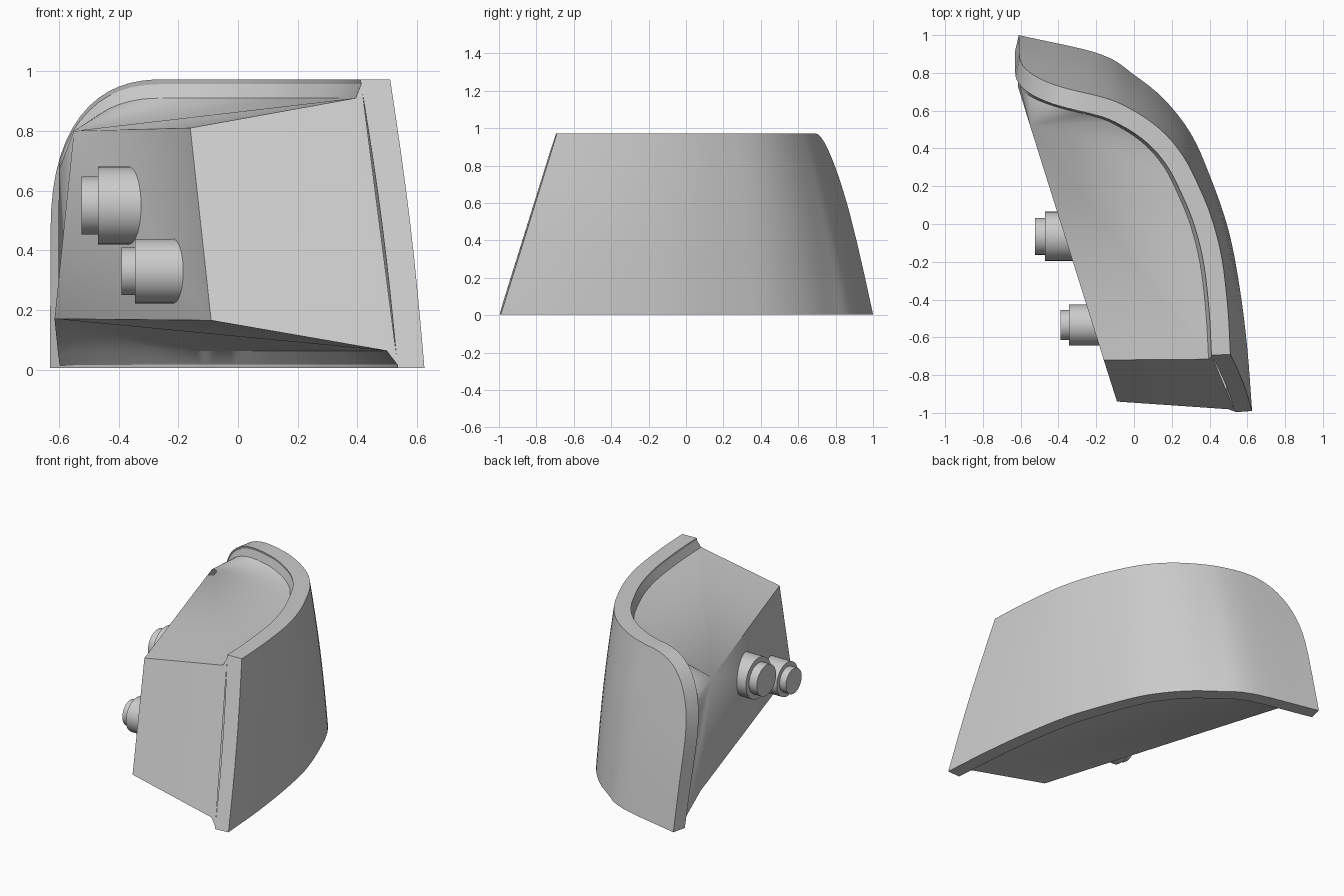
import bpy, bmesh, math
from mathutils import Vector

if "Cube" in bpy.data.objects:
    bpy.data.objects.remove(bpy.data.objects["Cube"], do_unlink=True)

grey = bpy.data.materials.new("plain_grey")
grey.use_nodes = True
grey.diffuse_color = (0.6, 0.6, 0.6, 1)
grey.node_tree.nodes["Principled BSDF"].inputs["Base Color"].default_value = (0.6, 0.6, 0.6, 1)


def finish(name, bm):
    bmesh.ops.remove_doubles(bm, verts=bm.verts, dist=0.0001)
    bmesh.ops.recalc_face_normals(bm, faces=bm.faces)
    mesh = bpy.data.meshes.new(name)
    bm.to_mesh(mesh)
    bm.free()
    mesh.materials.append(grey)
    obj = bpy.data.objects.new(name, mesh)
    bpy.context.collection.objects.link(obj)
    bpy.ops.object.select_all(action="DESELECT")
    obj.select_set(True)
    bpy.context.view_layer.objects.active = obj
    bpy.ops.object.shade_smooth_by_angle(angle=math.radians(30))
    return obj


def spline(points, steps):
    """Smooth plan curve; the last span is packed tighter towards its end."""
    p = [Vector(q) for q in points]
    p = [2 * p[0] - p[1]] + p + [2 * p[-1] - p[-2]]
    out = []
    for i in range(1, len(p) - 2):
        last = i == len(p) - 3
        n = steps * 4 if last else steps
        a, b, c, d = p[i - 1:i + 3]
        for k in range(n):
            t = math.sin(math.pi / 2 * k / n) if last else k / n
            out.append(0.5 * (2 * b + (c - a) * t + (2 * a - 5 * b + 4 * c - d) * t * t
                              + (3 * b - a - 3 * c + d) * t ** 3))
    return out + [p[-2]]


# Plan curves of the lens, from the front end round to the back end
low = spline([(0.625, -0.99), (0.60, -0.66), (0.56, -0.34), (0.50, -0.03), (0.40, 0.26),
              (0.30, 0.48), (0.16, 0.66), (0, 0.79), (-0.18, 0.90), (-0.61, 1.0)], 4)
high = spline([(0.51, -0.69), (0.497, -0.45), (0.466, -0.185), (0.415, 0.02), (0.35, 0.185),
               (0.26, 0.36), (0.14, 0.50), (-0.02, 0.61), (-0.20, 0.68), (-0.61, 0.76)], 4)
count = len(low)


def top_limit(i):
    """Height fraction of the rim, with a rounded corner at the back end."""
    s = min(1, max(0, (-0.2 - low[i].x) / 0.41))
    return 0.45 + 0.55 * (1 - s ** 2.5) ** 0.4


def surface(i, v, inset):
    v *= top_limit(i)
    a, b = max(i - 1, 0), min(i + 1, count - 1)
    tangent = (low[b].lerp(high[b], v) - low[a].lerp(high[a], v)).normalized()
    inward = Vector((-tangent.y, tangent.x))
    p = low[i].lerp(high[i], v) + inward * (inset - 0.01 * math.sin(math.pi * v))
    return Vector((p.x, p.y, 0.005 + 0.968 * v))


# Curved lens: a closed loop of section points swept along the plan
rows = [k / 8 for k in range(9)]
bm = bmesh.new()
loops = []
for i in range(count):
    section = [surface(i, v, 0) for v in rows]
    section += [surface(i, v, 0.09 + 0.01 * v) for v in reversed(rows)]
    loops.append([bm.verts.new(p) for p in section])
for a, b in zip(loops, loops[1:]):
    for k in range(len(a)):
        n = (k + 1) % len(a)
        bm.faces.new((a[k], a[n], b[n], b[k]))
half = len(rows)
for loop in (loops[0], loops[-1]):
    for k in range(half - 1):
        bm.faces.new((loop[k], loop[k + 1], loop[-2 - k], loop[-1 - k]))
finish("curved_lens", bm)

# Housing: a tapered body between the lens and a flat back plate
bm = bmesh.new()
back_high, front_high, front_low, back_low = [bm.verts.new(p) for p in (
    (-0.55, 0.52, 0.80), (-0.16, -0.72, 0.81), (-0.09, -0.94, 0.165), (-0.615, 0.73, 0.17))]
used = [i for i in range(count) if low[i].x > -0.585]
sections = [[bm.verts.new(surface(i, v, inset)) for v, inset in
             ((0.985, 0.099), (0.935, 0.125), (0.06, 0.122), (0.01, 0.089))] for i in used]
for a, b in zip(sections, sections[1:]):
    bm.faces.new((a[0], a[1], b[1], b[0]))
    bm.faces.new((a[2], a[3], b[3], b[2]))
    bm.faces.new((back_high, a[1], b[1]))
    bm.faces.new((back_low, a[2], b[2]))
first, end = sections[0], sections[-1]
bm.faces.new((back_high, front_high, front_low, back_low))
bm.faces.new((back_high, front_high, first[1]))
bm.faces.new((back_low, front_low, first[2]))
bm.faces.new((front_high, front_low, first[2], first[1]))
bm.faces.new((back_high, back_low, end[2], end[1]))
for s in (first, end):
    bm.faces.new(s)
finish("housing", bm)


# Stepped bulb sockets standing out of the back plate
def socket(name, y, z, steps):
    bm = bmesh.new()
    for x0, x1, radius in steps:
        made = bmesh.ops.create_cone(bm, cap_ends=True, segments=40, radius1=radius,
                                     radius2=radius, depth=x1 - x0)["verts"]
        for v in made:
            v.co = Vector(((x0 + x1) / 2 + v.co.z, y + v.co.x, z + v.co.y))
    finish(name, bm)


socket("rear_bulb_socket", -0.065, 0.55, [(-0.47, -0.30, 0.13), (-0.525, -0.46, 0.098)])
socket("front_bulb_socket", -0.535, 0.33, [(-0.345, -0.15, 0.108), (-0.39, -0.335, 0.08)])
